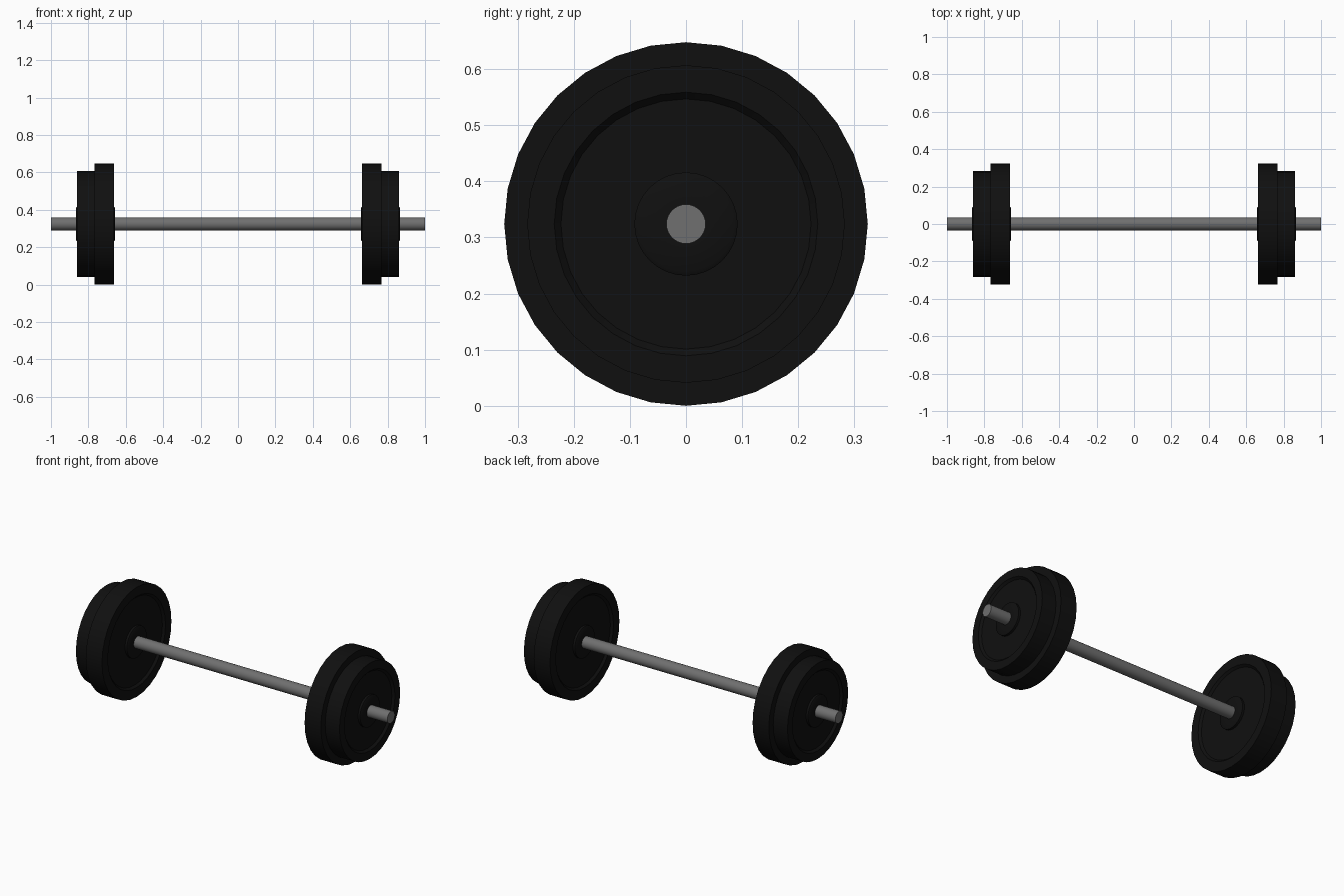
import bpy
import bmesh
import math

cube = bpy.data.objects.get("Cube")
if cube:
    bpy.data.objects.remove(cube)

AXLE_Z = 0.324
BAR_R = 0.035


def material(name, value, metallic=0.0):
    mat = bpy.data.materials.new(name)
    mat.use_nodes = True
    colour = (value, value, value, 1)
    mat.diffuse_color = colour
    mat.node_tree.nodes["Principled BSDF"].inputs["Base Color"].default_value = colour
    return mat


rubber = material("black rubber", 0.005)
steel = material("grey steel", 0.16)


def lathe(name, profile, sides, mat):
    """Revolve (x, radius) points around the bar axis."""
    bm = bmesh.new()
    rings = []
    for x, r in profile:
        ring = []
        for i in range(sides):
            a = math.tau * i / sides
            ring.append(bm.verts.new((x, r * math.sin(a), r * math.cos(a))))
        rings.append(ring)
    for a, b in zip(rings, rings[1:]):
        for i in range(sides):
            j = (i + 1) % sides
            bm.faces.new((a[i], a[j], b[j], b[i]))
    bm.faces.new(rings[0])
    bm.faces.new(rings[-1])
    bmesh.ops.recalc_face_normals(bm, faces=bm.faces)
    mesh = bpy.data.meshes.new(name)
    bm.to_mesh(mesh)
    bm.free()
    mesh.materials.append(mat)
    obj = bpy.data.objects.new(name, mesh)
    obj.location.z = AXLE_Z
    bpy.context.collection.objects.link(obj)
    bpy.ops.object.select_all(action="DESELECT")
    obj.select_set(True)
    bpy.context.view_layer.objects.active = obj
    bpy.ops.object.shade_smooth_by_angle(angle=math.radians(30))
    return obj


def plate(name, centre, half_width, radius):
    """Weight plate with a raised rim, a dished web and a proud hub."""
    rim = radius * 0.83
    web = half_width - 0.012
    hub = half_width + 0.005
    side = [(hub, BAR_R), (hub, 0.085), (hub - 0.004, 0.092), (web, 0.092),
            (web, rim - 0.012), (half_width, rim), (half_width, radius)]
    profile = [(centre - x, r) for x, r in side]
    profile += [(centre + x, r) for x, r in reversed(side)]
    lathe(name, profile, 32, rubber)


# Bar
lathe("bar", [(-1, BAR_R), (1, BAR_R)], 32, steel)

# Two plates on each end
for label, sign in (("left", 1), ("right", -1)):
    plate(label + "_large_plate", sign * 0.715, 0.053, 0.324)
    plate(label + "_small_plate", sign * 0.8145, 0.0465, 0.283)
